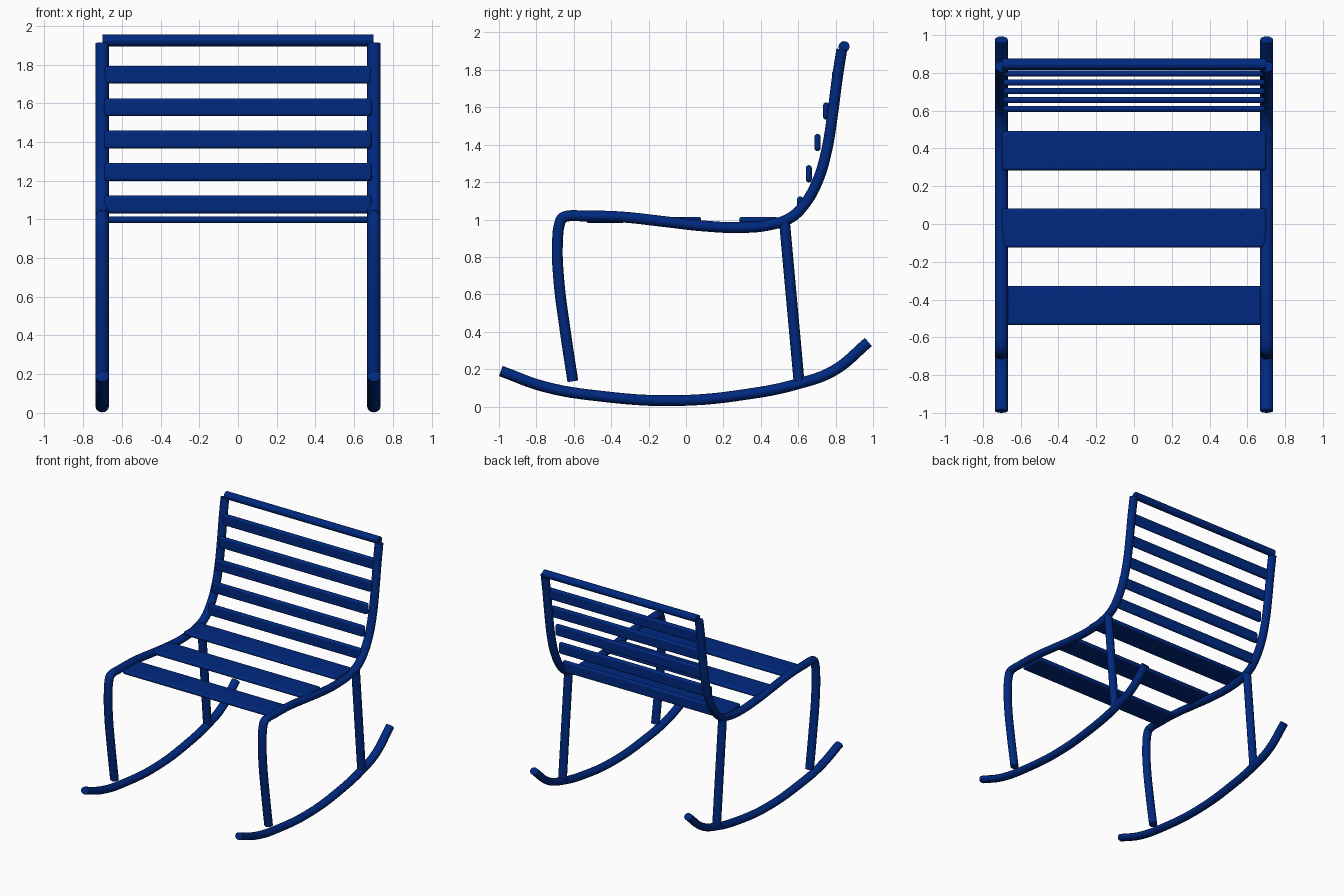
import bpy

cube = bpy.data.objects.get("Cube")
if cube:
    bpy.data.objects.remove(cube, do_unlink=True)

paint = bpy.data.materials.new("navy blue paint")
paint.use_nodes = True
COLOUR = (0.0, 0.022, 0.215, 1)
paint.diffuse_color = COLOUR
paint.node_tree.nodes["Principled BSDF"].inputs["Base Color"].default_value = COLOUR

SIDE_X = 0.702
TUBE = 0.029
TUBE_WIDENING = 1.18


def finish(obj):
    bpy.ops.object.select_all(action='DESELECT')
    obj.select_set(True)
    bpy.context.view_layer.objects.active = obj
    if obj.type == 'CURVE':
        bpy.ops.object.convert(target='MESH')
        obj = bpy.context.object
    bpy.ops.object.transform_apply(location=False, rotation=False, scale=True)
    bpy.ops.object.shade_smooth_by_angle(angle=0.8)
    return obj


def tube(name, points, radius, x=0, widening=1):
    """Capped tube following a smooth path, optionally widened sideways."""
    curve = bpy.data.curves.new(name, 'CURVE')
    curve.dimensions = '3D'
    curve.bevel_depth = radius
    curve.bevel_resolution = 4
    curve.use_fill_caps = True
    curve.resolution_u = 6
    spline = curve.splines.new('BEZIER')
    spline.bezier_points.add(len(points) - 1)
    for bp, co in zip(spline.bezier_points, points):
        bp.co = co
        bp.handle_left_type = bp.handle_right_type = 'AUTO'
    curve.materials.append(paint)
    obj = bpy.data.objects.new(name, curve)
    bpy.context.collection.objects.link(obj)
    obj.location.x = x
    obj.scale.x = widening
    return finish(obj)


def slat(name, size, centre):
    """Flat board with rounded edges."""
    bpy.ops.mesh.primitive_cube_add(size=1, location=centre)
    obj = bpy.context.object
    obj.name = name
    obj.scale = size
    obj.data.materials.append(paint)
    bevel = obj.modifiers.new("rounded edges", 'BEVEL')
    bevel.width = 0.014
    bevel.segments = 3
    return finish(obj)


# Side profiles as (y, z)
frame_path = [(-0.605, 0.135), (-0.645, 0.4), (-0.682, 0.7), (-0.687, 0.88),
              (-0.675, 0.98), (-0.662, 1.007), (-0.635, 1.018), (-0.55, 1.019),
              (-0.35, 1.014), (-0.1, 0.987), (0.1, 0.965), (0.3, 0.957),
              (0.45, 0.972), (0.56, 1.01), (0.64, 1.09), (0.705, 1.21),
              (0.75, 1.36), (0.782, 1.55), (0.808, 1.75), (0.833, 1.91)]
rocker_path = [(-0.99, 0.19), (-0.76, 0.107), (-0.47, 0.057), (-0.05, 0.032),
               (0.34, 0.068), (0.6, 0.122), (0.79, 0.192), (0.975, 0.345)]
rear_leg_path = [(0.527, 0.985), (0.605, 0.125)]

# Both sides: bent frame tube, rocker and rear leg
for side, sign in (("left", 1), ("right", -1)):
    for part, path in (("frame_tube", frame_path), ("rocker", rocker_path),
                       ("rear_leg", rear_leg_path)):
        tube(f"{side}_{part}", [(0, y, z) for y, z in path], TUBE,
             sign * SIDE_X, TUBE_WIDENING)

# Top rail
tube("top_rail", [(-0.7, 0.845, 1.924), (0.7, 0.845, 1.924)], 0.03)

# Seat slats, front to back
for i, width in enumerate((1.36, 1.40, 1.40)):
    slat(f"seat_slat_{i + 1}", (width, 0.207, 0.033),
         (0, -0.432 + 0.41 * i, 0.998))

# Backrest slats, stepping up and back
for i in range(5):
    slat(f"back_slat_{i + 1}", (1.384, 0.032, 0.092),
         (0, 0.61 + 0.0465 * i, 1.077 + 0.1675 * i))
